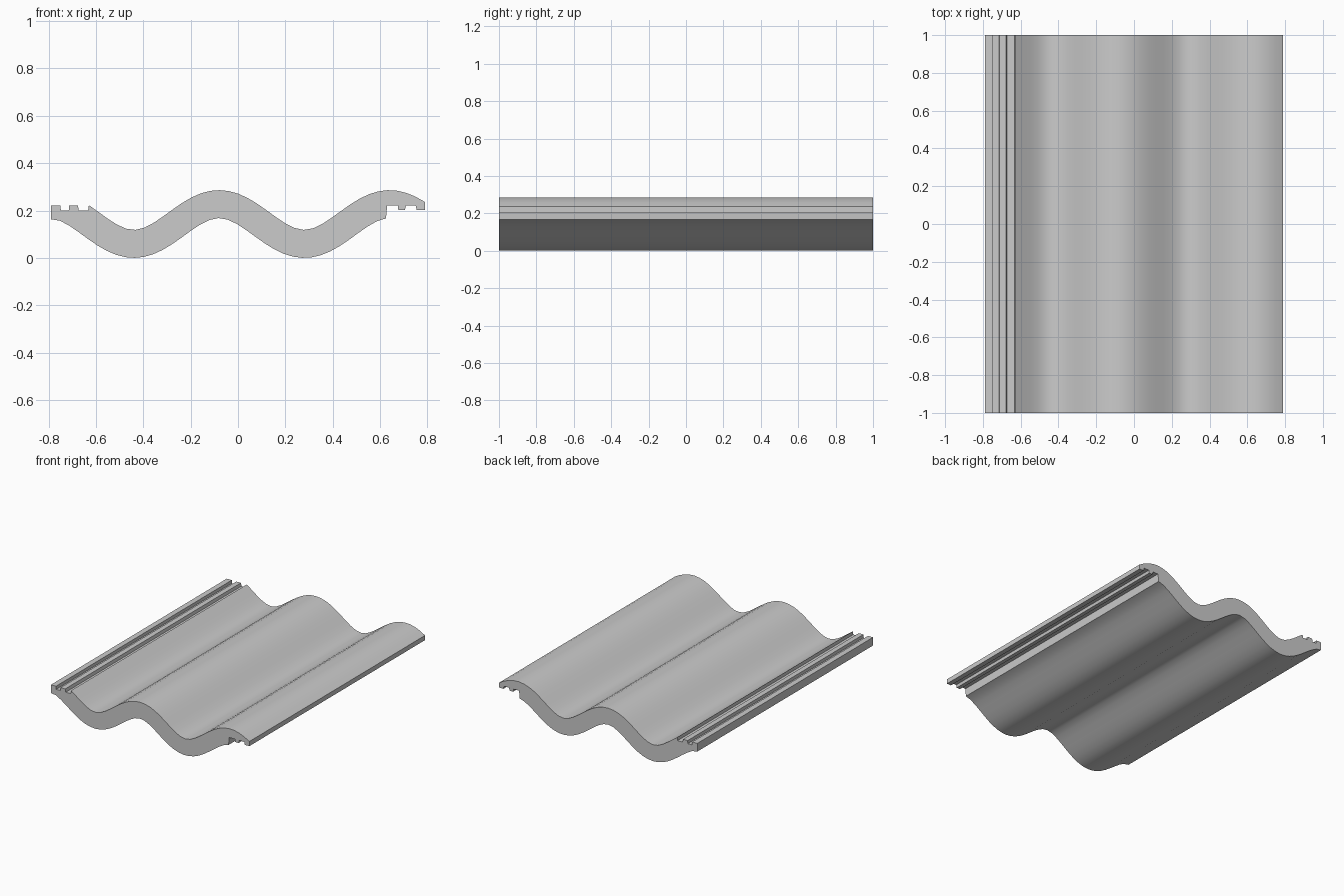
import bpy, bmesh, math

if "Cube" in bpy.data.objects:
    bpy.data.objects.remove(bpy.data.objects["Cube"])

PERIOD, CREST = 0.72, -0.08
MID, AMP, HALF = 0.143, 0.084, 0.059
K = 2 * math.pi / PERIOD


def offset_point(t, side):
    # Point at a constant distance from the wavy centre line
    z = MID + AMP * math.cos(K * (t - CREST))
    slope = -AMP * K * math.sin(K * (t - CREST))
    n = math.hypot(1, slope)
    return t - side * HALF * slope / n, z + side * HALF / n


def wave(x0, x1, side, steps=36):
    # Sample the top (+1) or bottom (-1) skin between two x positions
    pts = []
    for i in range(steps + 1):
        x = x0 + (x1 - x0) * i / steps
        t = x
        for _ in range(40):
            t -= 0.8 * (offset_point(t, side)[0] - x)
        pts.append((x, offset_point(t, side)[1]))
    return pts


# Interlocking ribs: on top at the left edge, underneath at the right edge
left_ribs = [(-0.79, 0.222), (-0.75, 0.222), (-0.748, 0.2), (-0.715, 0.2),
             (-0.713, 0.222), (-0.677, 0.222), (-0.672, 0.2), (-0.633, 0.2)]
right_ribs = [(0.79, 0.202), (0.755, 0.202), (0.75, 0.222), (0.71, 0.222),
              (0.705, 0.202), (0.677, 0.202), (0.675, 0.222), (0.63, 0.222)]
bottom = wave(0.625, -0.79, -1)
# Flatten the underside of the left lip
bottom = [(x, min(z, 0.163)) if x < -0.7 else (x, z) for x, z in bottom]
profile = left_ribs + wave(-0.63, 0.79, 1) + right_ribs + bottom

# Extrude the profile along the tile length
bm = bmesh.new()
face = bm.faces.new([bm.verts.new((x, -1, z)) for x, z in profile])
ext = bmesh.ops.extrude_face_region(bm, geom=[face], use_keep_orig=True)
for v in ext["geom"]:
    if isinstance(v, bmesh.types.BMVert):
        v.co.y = 1
low = min(v.co.z for v in bm.verts)
bmesh.ops.translate(bm, vec=(0, 0, -low), verts=bm.verts)
bmesh.ops.recalc_face_normals(bm, faces=bm.faces)
mesh = bpy.data.meshes.new("roof_tile")
bm.to_mesh(mesh)
bm.free()

tile = bpy.data.objects.new("roof_tile", mesh)
bpy.context.collection.objects.link(tile)
bpy.context.view_layer.objects.active = tile
tile.select_set(True)
bpy.ops.object.shade_smooth_by_angle(angle=math.radians(30))
